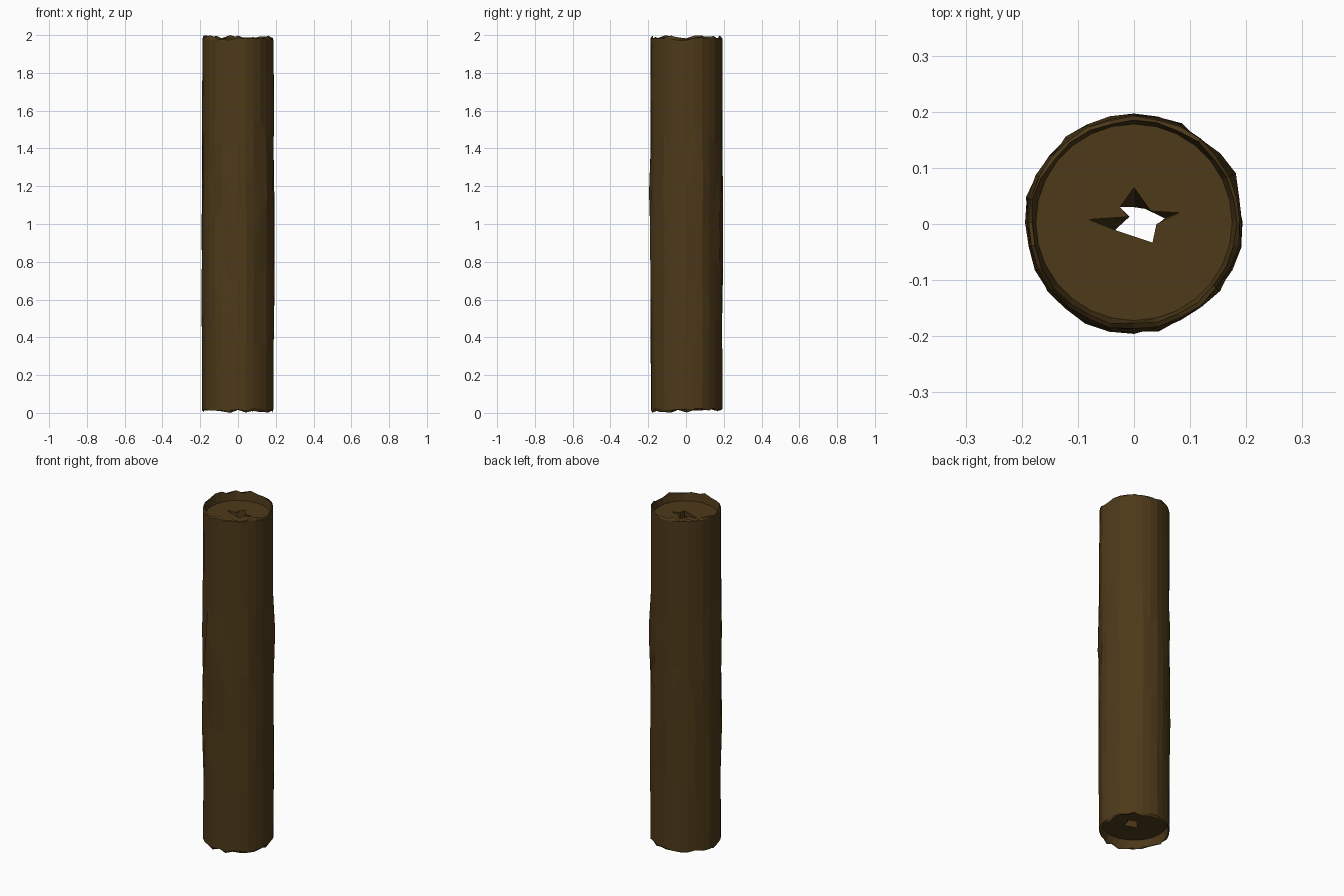
import bpy, bmesh, random
from math import sin, cos, pi

if "Cube" in bpy.data.objects:
    bpy.data.objects.remove(bpy.data.objects["Cube"])

random.seed(7)
N = 28                       # sides of the bark
CY = 0.003                   # slight offset of the cut faces

def material(name, rgb):
    m = bpy.data.materials.new(name)
    m.diffuse_color = (*rgb, 1)
    m.use_nodes = True
    m.node_tree.nodes["Principled BSDF"].inputs["Base Color"].default_value = m.diffuse_color
    return m

def finish(bm, name, mat):
    bmesh.ops.recalc_face_normals(bm, faces=bm.faces[:])
    me = bpy.data.meshes.new(name)
    bm.to_mesh(me)
    bm.free()
    me.materials.append(mat)
    ob = bpy.data.objects.new(name, me)
    bpy.context.collection.objects.link(ob)
    return ob

def ring(bm, r, z):
    # r and z are functions of the side index
    return [bm.verts.new((r(i) * cos(2 * pi * i / N), r(i) * sin(2 * pi * i / N) + CY, z(i)))
            for i in range(N)]

def bridge(bm, a, b):
    n = len(a)
    return [bm.faces.new((a[i], a[(i + 1) % n], b[(i + 1) % n], b[i])) for i in range(n)]

bark_mat = material("bark_brown", (0.075, 0.042, 0.010))

# Bark: rough outer wall, jagged rims and lips folded in to the recessed cut faces
bm = bmesh.new()
j = lambda s: random.uniform(-s, s)
ridge = [j(0.002) for _ in range(N)]
def rough(base, amp):
    vals = [base + ridge[i] + j(amp) for i in range(N)]
    return lambda i: vals[i]
def heights(base, amp):
    vals = [base + j(amp) for _ in range(N)]
    return lambda i: vals[i]
const = lambda v: (lambda i: v)

rows = [ring(bm, const(0.175), const(0.06)),
        ring(bm, rough(0.183, 0.002), heights(0.012, 0.011)),
        ring(bm, rough(0.190, 0.002), heights(0.02, 0.008))]
for z, r, amp in ((0.42, 0.191, 0.004), (0.72, 0.191, 0.005), (0.98, 0.193, 0.006),
                  (1.20, 0.194, 0.007), (1.45, 0.191, 0.003)):
    rows.append(ring(bm, rough(r, amp), heights(z, 0.1)))
rows += [ring(bm, rough(0.190, 0.002), heights(1.98, 0.008)),
         ring(bm, rough(0.183, 0.002), heights(1.988, 0.011)),
         ring(bm, const(0.175), const(1.94))]
for a, b in zip(rows, rows[1:]):
    bridge(bm, a, b)
rows[1][20].co.z = 0.0
rows[-2][8].co.z = 2.0
finish(bm, "bark", bark_mat)

# Cut faces joined by a star-shaped hollow through the heartwood
TOP = [(0.0, 0.065), (-0.025, 0.03), (-0.01, 0.013), (-0.08, 0.008), (-0.03, -0.012),
       (0.033, -0.033), (0.04, 0.0), (0.08, 0.02), (0.03, 0.023)]
BOTTOM = [(0.0, 0.03), (-0.03, 0.034), (-0.008, 0.013), (-0.033, -0.01), (-0.04, -0.02),
          (0.035, -0.045), (0.042, 0.0), (0.055, 0.01), (0.02, 0.027)]
bm = bmesh.new()
stars = []
for z, star in ((0.06, BOTTOM), (1.94, TOP)):
    outer = ring(bm, const(0.175), const(z))
    inner = [bm.verts.new((x, y, z)) for x, y in star]
    edges = [bm.edges.new((l[i], l[(i + 1) % len(l)])) for l in (outer, inner) for i in range(len(l))]
    bmesh.ops.triangle_fill(bm, edges=edges, use_beauty=True)
    stars.append(inner)
bridge(bm, *stars)
finish(bm, "heartwood", bark_mat)
